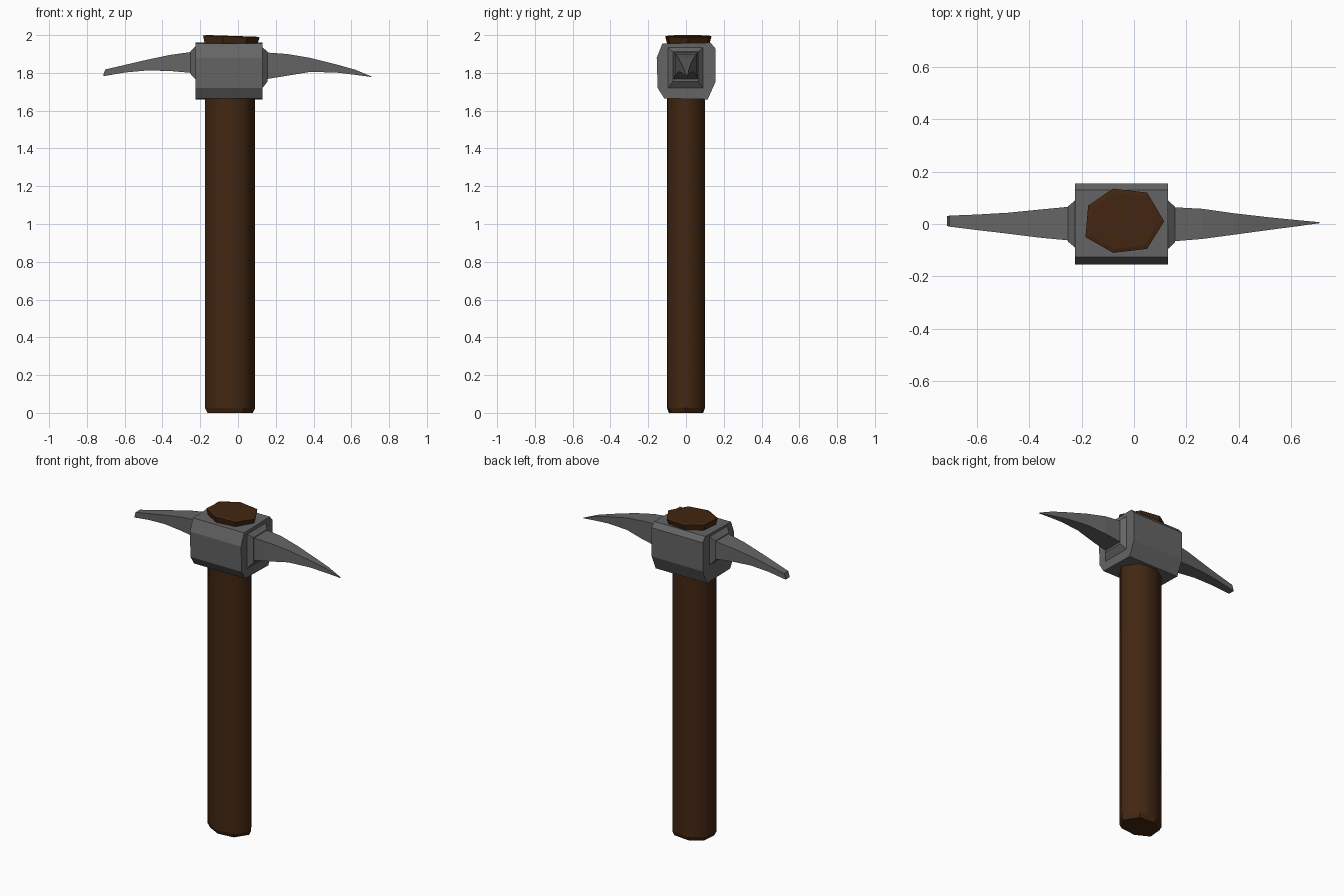
import bpy, bmesh


def material(name, rgb):
    m = bpy.data.materials.new(name)
    m.diffuse_color = (*rgb, 1)
    return m


WOOD = material("dark_wood", (0.055, 0.02, 0.006))
STEEL = material("dark_steel", (0.13, 0.13, 0.13))


def loft(name, rings, mat, smooth_bands=()):
    """Skin a list of equal-length rings and close both ends."""
    bm = bmesh.new()
    vs = [[bm.verts.new(p) for p in r] for r in rings]
    n = len(rings[0])
    for b, (lo, hi) in enumerate(zip(vs, vs[1:])):
        for i in range(n):
            j = (i + 1) % n
            f = bm.faces.new((lo[i], lo[j], hi[j], hi[i]))
            f.smooth = b in smooth_bands
    bm.faces.new(vs[0][::-1])
    bm.faces.new(vs[-1])
    bmesh.ops.recalc_face_normals(bm, faces=bm.faces)
    me = bpy.data.meshes.new(name)
    bm.to_mesh(me)
    bm.free()
    me.materials.append(mat)
    ob = bpy.data.objects.new(name, me)
    bpy.context.collection.objects.link(ob)
    return ob


# Uneven seven-sided outline shared by the shaft and its flared top
OUTLINE = [(-0.175, 0.07), (-0.08, 0.135), (0.05, 0.12), (0.115, 0.01),
           (0.05, -0.095), (-0.08, -0.11), (-0.185, -0.05)]


def wood_ring(z, sx, sy, cx, cy, tilt=0.0):
    return [((x + 0.035) * sx + cx, (y - 0.0125) * sy + cy, z + tilt * x)
            for x, y in OUTLINE]


# Handle shaft with a small chamfer at the foot
loft("handle", [wood_ring(0, 0.80, 0.74, -0.042, 0),
                wood_ring(0.025, 0.885, 0.82, -0.042, 0),
                wood_ring(1.94, 0.885, 0.82, -0.042, 0)], WOOD, (1,))

# Flared end of the handle above the head
loft("handle_top", [wood_ring(1.93, 0.9, 0.88, -0.037, 0.012),
                    wood_ring(1.955, 0.93, 0.92, -0.037, 0.012),
                    wood_ring(1.991, 1, 1, -0.035, 0.0125, -0.03),
                    wood_ring(1.995, 0.88, 0.88, -0.035, 0.0125, -0.03)], WOOD)

# Chamfered head block
SECTION = [(-0.155, 1.88), (-0.125, 1.955), (0.13, 1.96), (0.155, 1.93),
           (0.155, 1.75), (0.115, 1.66), (-0.115, 1.665), (-0.15, 1.72)]
loft("head_block", [[(x, y, z) for y, z in SECTION] for x in (-0.225, 0.13)], STEEL)


def spike(name, stations):
    """Stations: x, y min, y max, z bottom, z top."""
    loft(name, [[(x, y0, z0), (x, y1, z0), (x, y1, z1), (x, y0, z1)]
                for x, y0, y1, z0, z1 in stations], STEEL)


# Collars between block and spikes
spike("right_collar", [(0.12, -0.095, 0.09, 1.72, 1.935),
                       (0.13, -0.095, 0.09, 1.72, 1.935),
                       (0.157, -0.07, 0.065, 1.755, 1.912)])
spike("left_collar", [(-0.215, -0.09, 0.09, 1.765, 1.942),
                      (-0.225, -0.09, 0.09, 1.765, 1.942),
                      (-0.252, -0.067, 0.067, 1.795, 1.915)])

# Curved pointed spike
spike("pointed_spike", [(0.15, -0.066, 0.064, 1.767, 1.908),
                        (0.26, -0.057, 0.058, 1.785, 1.9),
                        (0.38, -0.041, 0.041, 1.805, 1.88),
                        (0.52, -0.022, 0.025, 1.802, 1.845),
                        (0.62, -0.009, 0.015, 1.79, 1.817),
                        (0.707, 0.003, 0.007, 1.778, 1.781)])

# Curved blunt spike
spike("blunt_spike", [(-0.245, -0.063, 0.066, 1.8, 1.911),
                      (-0.36, -0.052, 0.055, 1.81, 1.895),
                      (-0.48, -0.037, 0.043, 1.813, 1.87),
                      (-0.60, -0.023, 0.036, 1.802, 1.842),
                      (-0.703, -0.01, 0.032, 1.784, 1.818),
                      (-0.713, -0.008, 0.03, 1.782, 1.79)])
